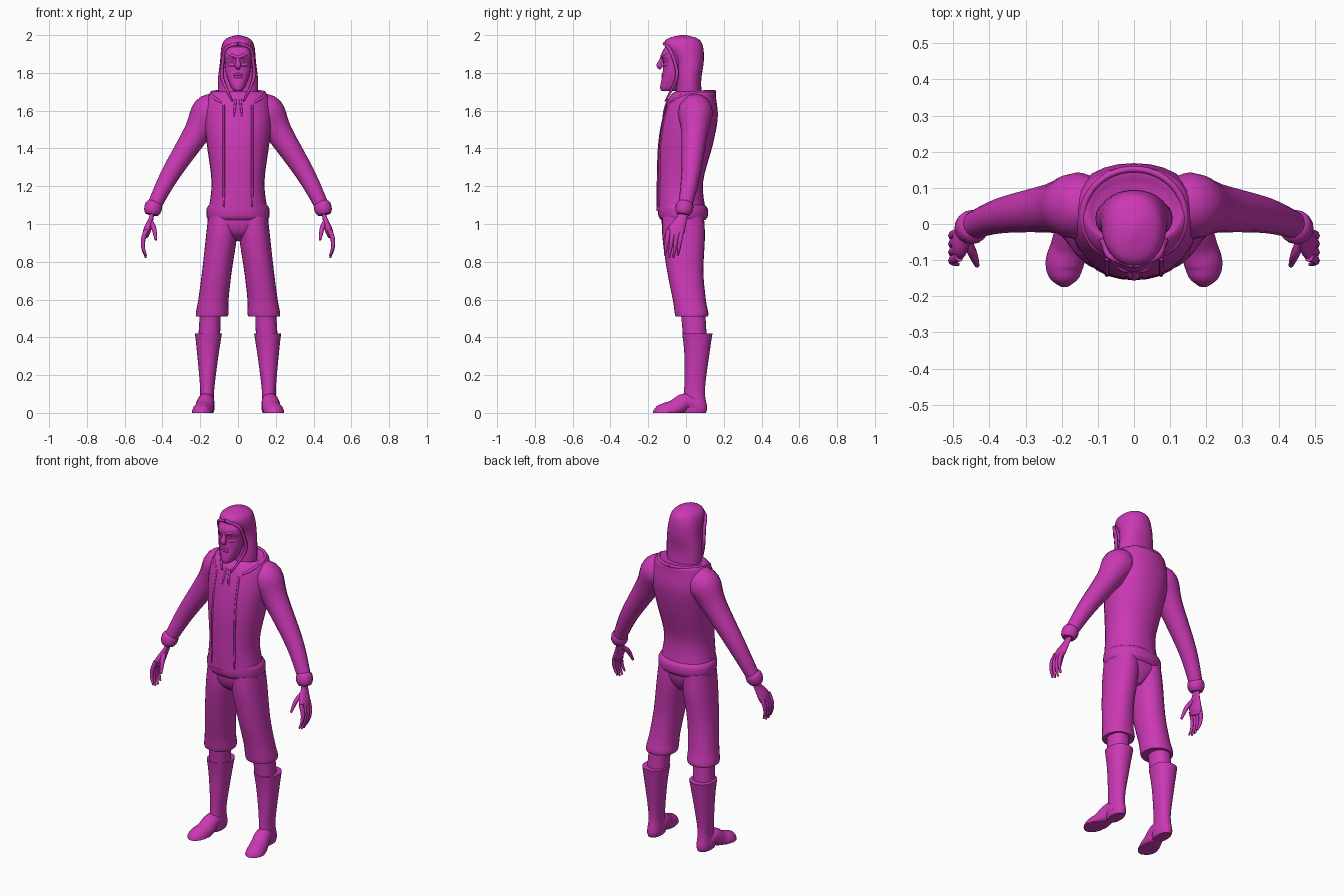
import bpy, bmesh, math
from mathutils import Vector
from mathutils.bvhtree import BVHTree

cube = bpy.data.objects.get("Cube")
if cube:
    bpy.data.objects.remove(cube, do_unlink=True)

magenta = bpy.data.materials.new("magenta")
magenta.use_nodes = True
colour = (.6, .04, .46, 1)
magenta.diffuse_color = colour
magenta.node_tree.nodes["Principled BSDF"].inputs["Base Color"].default_value = colour

SIDEWAYS, BACKWARD, UP = Vector((1, 0, 0)), Vector((0, 1, 0)), Vector((0, 0, 1))


def smooth_rows(rows, steps=4):
    """Pass a smooth curve through rows of numbers."""
    rows = [Vector(row) for row in rows]
    last = len(rows) - 1
    result = []
    for i in range(last):
        start, end = rows[i], rows[i + 1]
        leave = (end - rows[max(i - 1, 0)]) / 2
        arrive = (rows[min(i + 2, last)] - start) / 2
        for step in range(steps):
            t = step / steps
            ease = t * t * (3 - 2 * t)
            result.append(start.lerp(end, ease) + leave * (t * (1 - t) ** 2)
                          - arrive * (t * t * (1 - t)))
    return result + [rows[last]]


def skin(name, rings, mirror):
    """Join rings of points into a capped, smooth-shaded surface."""
    bm = bmesh.new()
    loops = [[bm.verts.new(point) for point in ring] for ring in rings]
    for low, high in zip(loops, loops[1:]):
        for k in range(len(low)):
            bm.faces.new((low[k - 1], low[k], high[k], high[k - 1]))
    bm.faces.new(loops[0])
    bm.faces.new(loops[-1])
    bmesh.ops.recalc_face_normals(bm, faces=bm.faces)
    mesh = bpy.data.meshes.new(name)
    bm.to_mesh(mesh)
    bm.free()
    mesh.shade_smooth()
    mesh.set_sharp_from_angle(angle=math.radians(50))
    mesh.materials.append(magenta)
    obj = bpy.data.objects.new(name, mesh)
    bpy.context.collection.objects.link(obj)
    if mirror:
        obj.modifiers.new("Mirror", "MIRROR")
    return obj


def oval(centre, u, v, count, power=2):
    """Ring of points around a centre; a higher power is squarer."""
    ring = []
    for k in range(count):
        angle = math.tau * k / count
        c, s = math.cos(angle), math.sin(angle)
        ring.append(centre + u * math.copysign(abs(c) ** (2 / power), c)
                    + v * math.copysign(abs(s) ** (2 / power), s))
    return ring


def stack(name, rows, mirror=True):
    """Level rings: height, inner side, outer side, front, back."""
    rings = []
    for z, inner, outer, front, back in smooth_rows(rows):
        centre = Vector((inner + outer, front + back, 2 * z)) / 2
        rings.append(oval(centre, SIDEWAYS * (outer - inner) / 2,
                          BACKWARD * (back - front) / 2, 28, 2.2))
    return skin(name, rings, mirror)


def centred(name, rows):
    """Level rings on the middle line: height, half width, front, back."""
    return stack(name, [(z, -half, half, front, back)
                        for z, half, front, back in rows], mirror=False)


def tube(name, rows, mirror=True, ref=BACKWARD, count=16, flat=1):
    """Rings square to a path: x, y, z and radius."""
    rows = smooth_rows(rows)
    rings = []
    for i, row in enumerate(rows):
        centre = Vector(row[:3])
        ahead, behind = rows[min(i + 1, len(rows) - 1)], rows[max(i - 1, 0)]
        along = Vector((ahead - behind)[:3]).normalized()
        v = (ref - along * ref.dot(along)).normalized()
        ring = oval(centre, along.cross(v) * row[3] * flat, v * row[3], count)
        for point in ring:
            point.z = max(point.z, 0)
        rings.append(ring)
    return skin(name, rings, mirror)


def cord(name, points, radius, ref=BACKWARD):
    """Thin tube with a tapered far end."""
    rows = [(*point, radius) for point in points]
    rows[-1] = (*points[-1], radius / 2)
    return tube(name, rows, ref=ref, count=8)


# Jacket body, hem band and hood
jacket = centred("jacket", [
    (1.07, .157, -.155, .105), (1.22, .14, -.155, .09), (1.42, .165, -.148, .142),
    (1.56, .18, -.125, .168), (1.66, .165, -.095, .16), (1.7, .14, -.06, .153),
    (1.69, .11, -.05, .11)])
centred("jacket_hem", [(1.02, .155, -.13, .1), (1.04, .166, -.145, .115),
                       (1.08, .166, -.15, .115), (1.1, .155, -.153, .1)])
centred("hood", [
    (1.64, .1, -.06, .09), (1.75, .107, -.05, .08), (1.86, .095, -.06, .094),
    (1.94, .087, -.112, .09), (1.98, .064, -.1, .065), (2, .01, -.03, 0)])
cord("hood_rim", [(0, -.115, 1.955), (.065, -.09, 1.93), (.08, -.06, 1.86),
                  (.083, -.05, 1.77), (.03, -.11, 1.65)], .009)
turns = [i / 4 for i in range(11)]
cord("collar_edge", [(.142 * math.sin(t), .02 + .132 * math.cos(t),
                      1.7 - .08 * math.sin(t / 2) ** 6) for t in turns], .009, ref=UP)

# Sleeves and cuffs
tube("sleeve", [
    (.1, .05, 1.62, .07), (.155, .05, 1.59, .093), (.22, .045, 1.48, .07),
    (.36, .025, 1.26, .05), (.447, -.005, 1.09, .037)])
tube("cuff", [(.44, -.003, 1.115, .035), (.445, -.006, 1.1, .046),
              (.453, -.012, 1.07, .045), (.457, -.015, 1.05, .034)])

# Hands: each finger bows outward and narrows to its tip
tube("palm", [(.452, -.01, 1.07, .026), (.46, -.022, 1.03, .028),
              (.48, -.05, .97, .045), (.49, -.06, .935, .035)], flat=.45)
for i in range(4):
    y = -.092 + .023 * i
    length = .155 - .012 * abs(i - 1.5)
    tube("finger", [(.484 + .02 * math.sin(3 * s), y - .02 * s, .97 - length * s,
                     .013 - .008 * s * s) for s in (0, .35, .7, 1)], count=8)
cord("thumb", [(.46, -.05, 1.01), (.445, -.085, .975), (.434, -.115, .915)], .013)

# Trousers
stack("trouser_leg", [
    (1.04, 0, .158, -.125, .095), (.93, .006, .17, -.125, .1), (.75, .033, .19, -.1, .092),
    (.6, .05, .21, -.07, .105), (.53, .05, .223, -.06, .118), (.51, .055, .222, -.055, .115)])
centred("trouser_seat", [(.91, .03, -.06, .05), (.95, .09, -.11, .08),
                         (1, .155, -.128, .095), (1.05, .158, -.13, .095)])

# Lower legs, boots and feet
stack("calf", [(.56, .09, .2, -.03, .1), (.4, .095, .21, -.015, .11)])
stack("boot_shaft", [
    (.42, .085, .228, -.02, .14), (.3, .104, .215, -.008, .122),
    (.12, .126, .2, -.01, .1), (.03, .124, .205, -.025, .112), (0, .13, .2, -.02, .105)])
tube("foot", [
    (.165, .06, .03, .04), (.17, 0, .06, .045), (.18, -.06, .02, .05),
    (.192, -.11, 0, .053), (.192, -.15, 0, .04), (.191, -.174, 0, .01)], ref=UP, count=20)

# Head and face
centred("face", [
    (1.705, .022, -.13, -.05), (1.725, .038, -.137, -.02), (1.79, .062, -.125, 0),
    (1.86, .07, -.121, 0), (1.895, .072, -.132, 0), (1.955, .06, -.1, 0)])
tube("nose", [(0, -.12, 1.893, .009), (0, -.135, 1.86, .012),
              (0, -.14, 1.838, .017), (0, -.13, 1.825, .011)], mirror=False, count=10)
cord("brow", [(0, -.127, 1.88), (.03, -.124, 1.893), (.06, -.1, 1.9)], .009)
cord("eye", [(.016, -.114, 1.866), (.03, -.114, 1.868), (.044, -.107, 1.87)], .008)
cord("cheek", [(.02, -.113, 1.84), (.042, -.104, 1.845), (.06, -.08, 1.85)], .011)
for z in (1.778, 1.792):
    cord("lip", [(0, -.125, z), (.015, -.123, z), (.028, -.114, z - .003)], .006)

# Front seams and drawstrings laid on the jacket surface
surface = BVHTree.FromPolygons([vert.co for vert in jacket.data.vertices],
                               [face.vertices for face in jacket.data.polygons])


def on_front(x, z):
    return surface.ray_cast(Vector((x, -1, z)), BACKWARD)[0]


cord("front_seam", [on_front(.075, 1.63 - .06 * i) for i in range(10)], .006)
cord("drawstring", [on_front(.012 + .003 * i, 1.66 - .03 * i) for i in range(4)], .006)
